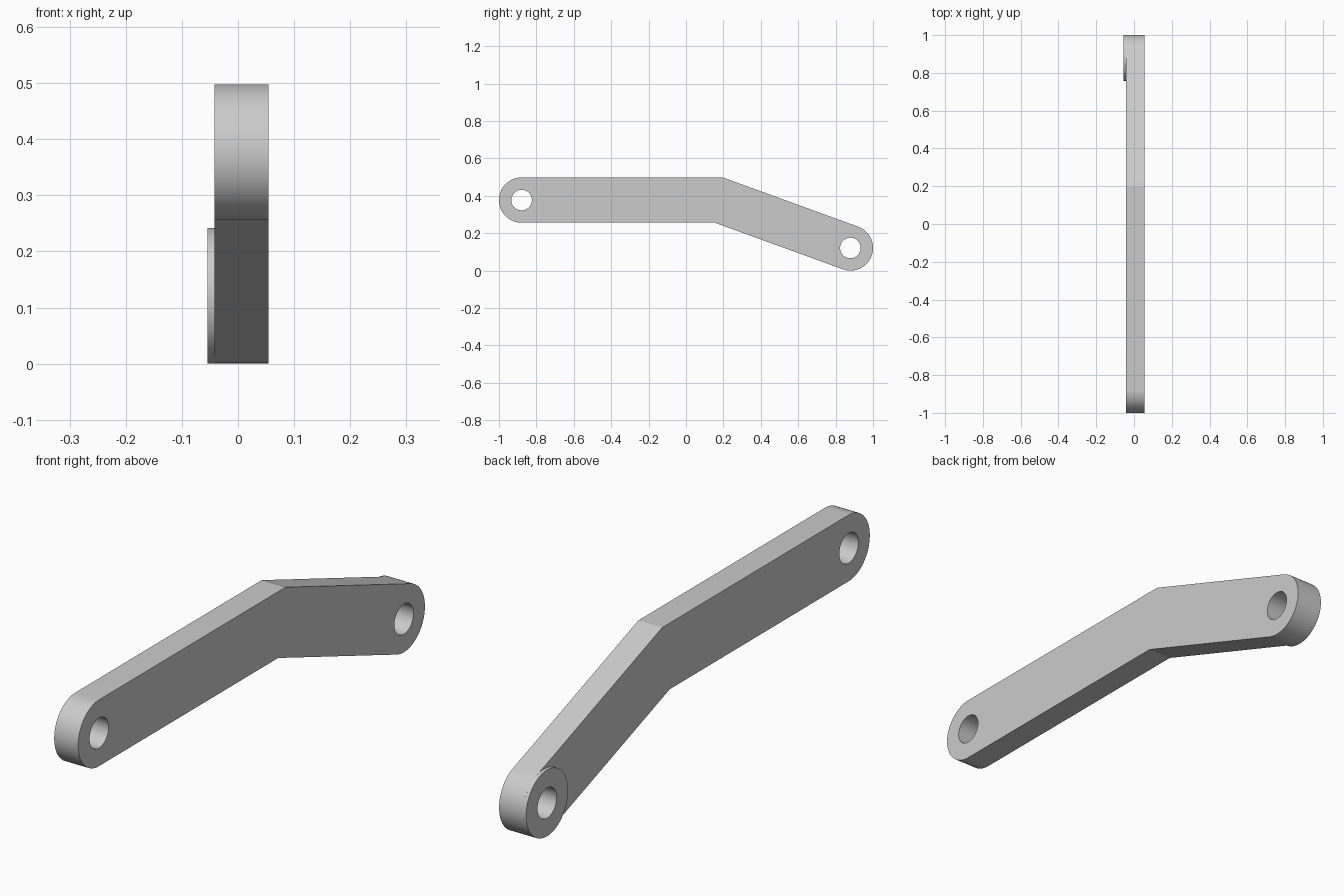
import bpy
import bmesh
from math import cos, sin, tan, pi, radians

cube = bpy.data.objects.get("Cube")
if cube:
    bpy.data.objects.remove(cube, do_unlink=True)

R, HOLE = 0.121, 0.055          # end radius and pin hole radius
FRONT, REAR = (-0.879, 0.377), (0.879, 0.121)   # pin centres (y, z)
BEND_Y = 0.175
TILT = radians(20)
X_OUT, X_STEP = 0.0545, -0.042  # outer faces and the stepped right face

steel = bpy.data.materials.new("light grey")
steel.use_nodes = True
colour = (0.6, 0.6, 0.6, 1)
steel.diffuse_color = colour
steel.node_tree.nodes["Principled BSDF"].inputs["Base Color"].default_value = colour


def arc(centre, radius, start, end, steps):
    """Points along an arc in the y-z plane."""
    angles = [start + (end - start) * i / steps for i in range(steps + 1)]
    return [(centre[0] + radius * cos(a), centre[1] + radius * sin(a)) for a in angles]


def circle(centre, radius):
    return arc(centre, radius, 0, 2 * pi, 64)[:-1]


def plate(name, loops, x0, x1):
    """Flat plate in the y-z plane; the first loop is the outline, the rest are holes."""
    curve = bpy.data.curves.new(name, 'CURVE')
    curve.dimensions = '2D'
    curve.fill_mode = 'BOTH'
    curve.extrude = (x1 - x0) / 2
    for loop in loops:
        spline = curve.splines.new('POLY')
        spline.points.add(len(loop) - 1)
        for point, (y, z) in zip(spline.points, loop):
            point.co = (y, z, 0, 1)
        spline.use_cyclic_u = True
    obj = bpy.data.objects.new(name, curve)
    obj.rotation_euler = (pi / 2, 0, pi / 2)
    obj.location.x = (x0 + x1) / 2
    bpy.context.collection.objects.link(obj)
    bpy.ops.object.select_all(action='DESELECT')
    obj.select_set(True)
    bpy.context.view_layer.objects.active = obj
    bpy.ops.object.convert(target='MESH')
    obj = bpy.context.view_layer.objects.active
    # weld caps to walls and face everything outward
    bm = bmesh.new()
    bm.from_mesh(obj.data)
    bmesh.ops.remove_doubles(bm, verts=bm.verts, dist=0.0001)
    bmesh.ops.recalc_face_normals(bm, faces=bm.faces)
    bm.to_mesh(obj.data)
    bm.free()
    obj.data.materials.clear()
    obj.data.materials.append(steel)
    bpy.ops.object.shade_smooth_by_angle(angle=radians(15))
    return obj


# Bent arm: rounded front end, mitred bend, rounded rear end
mitre = R * tan(TILT / 2)
outline = arc(FRONT, R, pi / 2, 3 * pi / 2, 32)
outline.append((BEND_Y - mitre, FRONT[1] - R))
outline += arc(REAR, R, -pi / 2 - TILT, pi / 2 - TILT, 32)
outline.append((BEND_Y + mitre, FRONT[1] + R))
plate("bent_arm", [outline, circle(FRONT, HOLE), circle(REAR, HOLE)], X_STEP, X_OUT)

# Thin raised ring around the rear pin hole, on the right side
plate("rear_boss", [circle(REAR, R), circle(REAR, HOLE)], -X_OUT, X_STEP)
